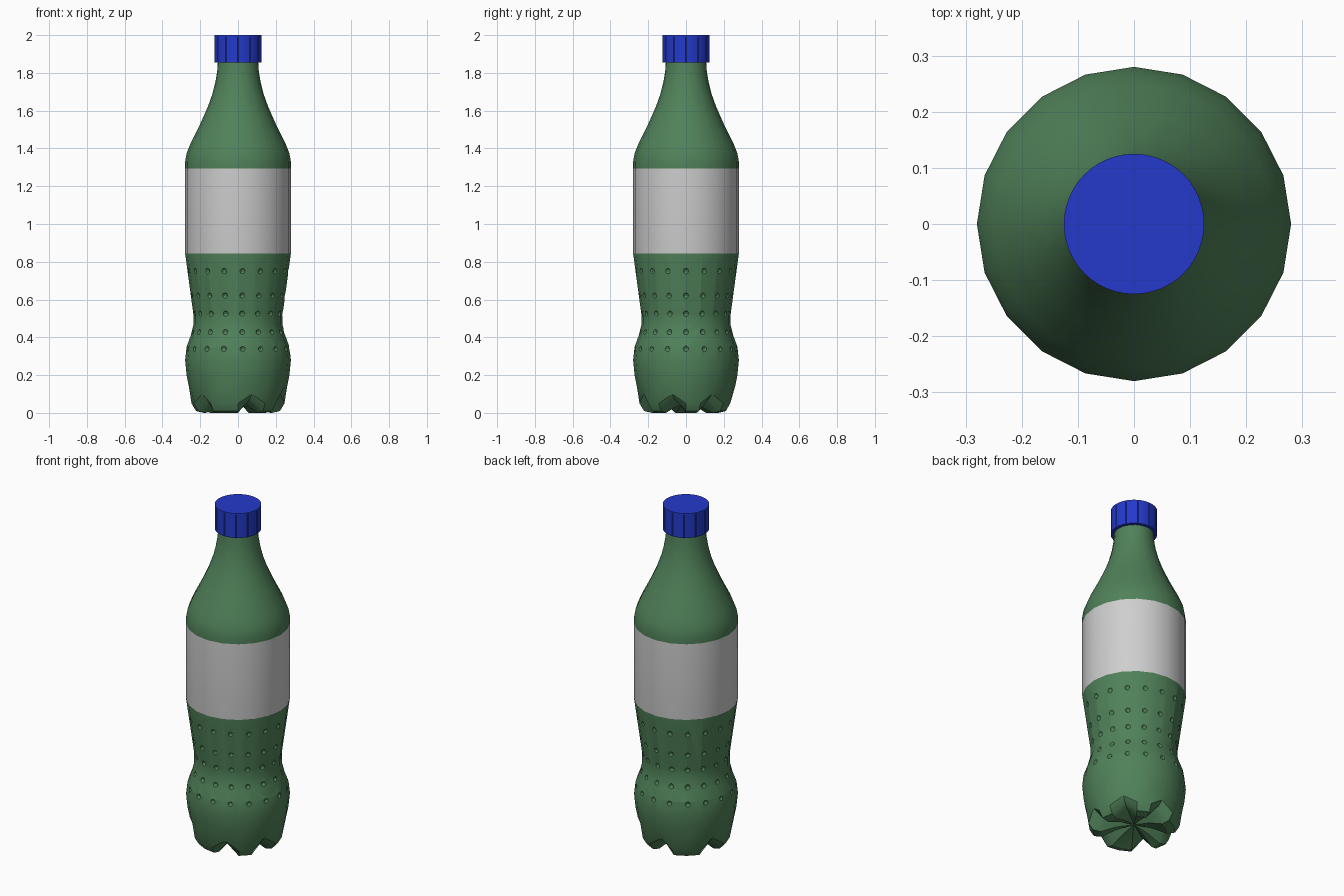
import bpy, bmesh
from math import sin, cos, pi, radians
from mathutils import Matrix, Vector

cube = bpy.data.objects.get("Cube")
if cube:
    bpy.data.objects.remove(cube, do_unlink=True)


def make_material(name, rgb):
    mat = bpy.data.materials.new(name)
    mat.use_nodes = True
    mat.diffuse_color = (*rgb, 1)
    mat.node_tree.nodes["Principled BSDF"].inputs["Base Color"].default_value = (*rgb, 1)
    return mat


green = make_material("green plastic", (0.08, 0.22, 0.1))
grey = make_material("pale grey label", (0.62, 0.62, 0.62))
blue = make_material("blue cap", (0.018, 0.042, 0.6))


def make_object(name, bm, *materials):
    mesh = bpy.data.meshes.new(name)
    bmesh.ops.recalc_face_normals(bm, faces=bm.faces)
    bm.to_mesh(mesh)
    bm.free()
    for mat in materials:
        mesh.materials.append(mat)
    obj = bpy.data.objects.new(name, mesh)
    bpy.context.collection.objects.link(obj)
    return obj


def bridge(bm, rings):
    """Skin a list of vertex rings with quads."""
    for low, high in zip(rings, rings[1:]):
        n = len(low)
        for i in range(n):
            j = (i + 1) % n
            bm.faces.new((low[i], low[j], high[j], high[i]))


def smooth(obj, angle):
    bpy.ops.object.select_all(action='DESELECT')
    obj.select_set(True)
    bpy.context.view_layer.objects.active = obj
    bpy.ops.object.shade_smooth_by_angle(angle=radians(angle))


# Bottle body: a lathe with a lobed foot
SIDES = 20
NOTCHES = {2, 5, 9, 12, 16, 19}
LABEL = (0.845, 1.295)
# foot radius, foot height, notch radius, notch height
base = [(0.1, 0.03, 0.09, 0.06), (0.18, 0, 0.16, 0.065),
        (0.222, 0.01, 0.205, 0.075), (0.246, 0.05, 0.235, 0.1)]
# radius, height
profile = [(0.26, 0.14), (0.272, 0.2), (0.28, 0.28), (0.272, 0.35), (0.25, 0.41),
           (0.236, 0.465), (0.236, 0.52), (0.28, LABEL[0]), (0.28, LABEL[1]),
           (0.28, 1.33), (0.272, 1.375), (0.25, 1.43), (0.2, 1.53), (0.16, 1.62),
           (0.135, 1.69), (0.12, 1.75), (0.11, 1.81), (0.106, 1.87)]

bm = bmesh.new()
rings = []
for foot_r, foot_z, notch_r, notch_z in base + [(r, z, r, z) for r, z in profile]:
    ring = []
    for i in range(SIDES):
        a = 2 * pi * i / SIDES
        r, z = (notch_r, notch_z) if i in NOTCHES else (foot_r, foot_z)
        ring.append(bm.verts.new((r * cos(a), r * sin(a), z)))
    rings.append(ring)
bridge(bm, rings)
bm.faces.new(rings[-1])
centre = bm.verts.new((0, 0, 0.05))
for i in range(SIDES):
    bm.faces.new((centre, rings[0][i], rings[0][(i + 1) % SIDES]))
for face in bm.faces:
    if LABEL[0] < face.calc_center_median().z < LABEL[1]:
        face.material_index = 1
body = make_object("bottle_body", bm, green, grey)


# Rows of round dimples around the grip
def radius_at(height):
    for (r0, z0), (r1, z1) in zip(profile, profile[1:]):
        if z0 <= height <= z1:
            return r0 + (r1 - r0) * (height - z0) / (z1 - z0)


DIMPLES = 17
bm = bmesh.new()
for z in (0.34, 0.43, 0.525, 0.62, 0.75):
    for k in range(DIMPLES):
        a = 2 * pi * k / DIMPLES
        r = radius_at(z) + 0.005
        spot = Matrix.Translation(Vector((r * cos(a), r * sin(a), z)))
        bmesh.ops.create_uvsphere(bm, u_segments=10, v_segments=6, radius=0.016,
                                  matrix=spot @ Matrix.Rotation(a + 0.1, 4, 'Z'))
cutter = make_object("dimple_cutter", bm, green)
cutter.hide_render = True
cut = body.modifiers.new("dimples", 'BOOLEAN')
cut.operation = 'DIFFERENCE'
cut.solver = 'EXACT'
cut.object = cutter
bpy.context.view_layer.objects.active = body
bpy.ops.object.modifier_apply(modifier=cut.name)
bpy.data.objects.remove(cutter, do_unlink=True)
smooth(body, 32)

# Screw cap: a disc with thin grip grooves below the rim
GROOVES = 12
CAP_R = 0.125
bm = bmesh.new()
rings = []
for z, depth in ((1.855, 0.003), (1.99, 0.003), (1.993, 0), (2, 0)):
    ring = []
    for g in range(GROOVES):
        for step in (0, 1.5, 8, 15, 22, 28.5):
            a = radians(g * 360 / GROOVES + step)
            r = CAP_R - (depth if step == 0 else 0)
            ring.append(bm.verts.new((r * cos(a), r * sin(a), z)))
    rings.append(ring)
bridge(bm, rings)
bm.faces.new(rings[0])
bm.faces.new(rings[-1])
cap = make_object("screw_cap", bm, blue)
smooth(cap, 30)
